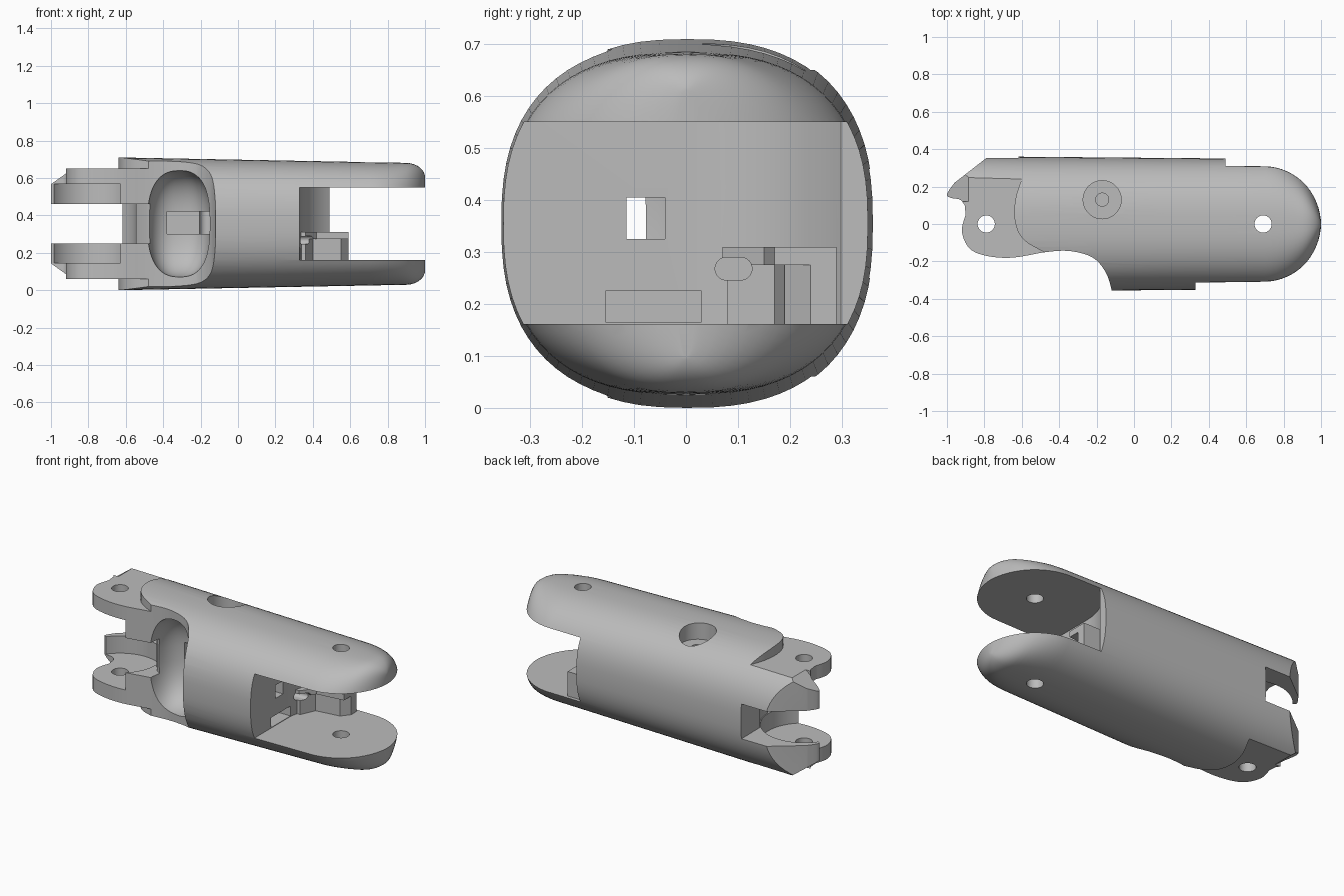
import bpy, bmesh, math

MID = 0.355  # height of the symmetry plane
cube = bpy.data.objects.get("Cube")
if cube:
    bpy.data.objects.remove(cube, do_unlink=True)

grey = bpy.data.materials.new("plain grey")
grey.use_nodes = True
grey.diffuse_color = (0.5, 0.5, 0.5, 1)
grey.node_tree.nodes["Principled BSDF"].inputs["Base Color"].default_value = (0.5, 0.5, 0.5, 1)


def make(name, bm):
    bmesh.ops.recalc_face_normals(bm, faces=bm.faces)
    mesh = bpy.data.meshes.new(name)
    bm.to_mesh(mesh)
    bm.free()
    mesh.materials.append(grey)
    ob = bpy.data.objects.new(name, mesh)
    bpy.context.collection.objects.link(ob)
    return ob


def prism(name, pts, lo, hi, axis="z"):
    """Extrude a 2D outline along an axis."""
    place = {"x": lambda a, b, c: (c, a, b),
             "y": lambda a, b, c: (a, c, b),
             "z": lambda a, b, c: (a, b, c)}[axis]
    bm = bmesh.new()
    rings = [[bm.verts.new(place(a, b, c)) for a, b in pts] for c in (lo, hi)]
    bm.faces.new(rings[0])
    bm.faces.new(rings[1][::-1])
    n = len(pts)
    for i in range(n):
        j = (i + 1) % n
        bm.faces.new((rings[0][i], rings[0][j], rings[1][j], rings[1][i]))
    return make(name, bm)


def arc(cx, cy, r, a0, a1, n=16):
    angles = [math.radians(a0 + (a1 - a0) * i / n) for i in range(n + 1)]
    return [(cx + r * math.cos(a), cy + r * math.sin(a)) for a in angles]


def disc(cx, cy, r, n=40):
    return arc(cx, cy, r, 0, 360, n)[:-1]


def rect(a0, b0, a1, b1):
    return [(a0, b0), (a1, b0), (a1, b1), (a0, b1)]


def flip(pts):
    return [(a, 2 * MID - b) for a, b in pts]


def apply_modifier(ob, mod):
    bpy.context.view_layer.objects.active = ob
    bpy.ops.object.modifier_apply(modifier=mod.name)


def combine(ob, tool, operation="DIFFERENCE"):
    mod = ob.modifiers.new("cut", "BOOLEAN")
    mod.operation = operation
    mod.solver = "EXACT"
    mod.object = tool
    apply_modifier(ob, mod)
    bpy.data.objects.remove(tool, do_unlink=True)


def smooth_points(pts, steps=5):
    """Catmull-Rom through an open list of points."""
    out = []
    for i in range(len(pts) - 1):
        p = [pts[max(i - 1, 0)], pts[i], pts[i + 1], pts[min(i + 2, len(pts) - 1)]]
        for s in range(steps):
            t = s / steps
            out.append(tuple(0.5 * (2 * p[1][k] + (p[2][k] - p[0][k]) * t
                       + (2 * p[0][k] - 5 * p[1][k] + 4 * p[2][k] - p[3][k]) * t * t
                       + (3 * p[1][k] - p[0][k] - 3 * p[2][k] + p[3][k]) * t ** 3)
                       for k in (0, 1)))
    return out + [pts[-1]]


# Main shell: rounded section lofted along x, with a domed right end
SEG = 72
stations = [-1.04, -0.6, -0.2, 0.2, 0.5, 0.7]
stations += [0.7 + 0.3 * math.sin(math.radians(a)) for a in range(6, 90, 6)] + [0.9995]
bm = bmesh.new()
rings = []
for x in sorted(stations):
    t = (x + 0.64) / 1.64
    width, height = 0.36 - 0.014 * t, 0.355 - 0.031 * t
    if x > 0.7:
        width *= math.sqrt(1 - ((x - 0.7) / 0.3) ** 2)
    if x > 0.9:
        height -= 0.075 * (1 - math.sqrt(1 - ((x - 0.9) / 0.1) ** 2))
    ring = []
    for i in range(SEG):
        a = 2 * math.pi * i / SEG
        c, s = math.cos(a), math.sin(a)
        ring.append(bm.verts.new((x, width * math.copysign(abs(c) ** 0.8, c),
                                  MID + height * math.copysign(abs(s) ** 0.8, s))))
    rings.append(ring)
for r0, r1 in zip(rings, rings[1:]):
    for i in range(SEG):
        j = (i + 1) % SEG
        bm.faces.new((r0[i], r0[j], r1[j], r1[i]))
bm.faces.new(rings[0])
bm.faces.new(rings[-1])
body = make("finger_link_body", bm)

# Plan outline: knuckle ears, relieved front and hooked back corner
front = smooth_points([(-0.9, 0.05), (-0.92, -0.04), (-0.88, -0.13), (-0.79, -0.17), (-0.65, -0.18),
                       (-0.47, -0.15), (-0.34, -0.145), (-0.22, -0.18), (-0.15, -0.26), (-0.12, -0.35)])
hook = smooth_points([(-0.96, 0.22), (-1.0, 0.16), (-0.98, 0.14), (-0.93, 0.13), (-0.905, 0.1)])
outline = front + [(-0.12, -0.5), (1.1, -0.5), (1.1, 0.5), (-0.6, 0.5), (-0.78, 0.36)] + hook
combine(body, prism("plan", outline, -0.2, 0.9), "INTERSECT")

# Flat steps on the outer faces of the ears
edge = smooth_points([(-0.6, 0.24), (-0.63, 0.15), (-0.64, 0.05), (-0.62, -0.04), (-0.57, -0.1), (-0.47, -0.155)])
step = [(-1.1, 0.26), (-0.82, 0.25)] + edge + [(-0.47, -0.4), (-1.1, -0.4)]
for lo, hi in ((0.65, 0.9), (-0.2, 0.06)):
    combine(body, prism("step", step, lo, hi))

# Chamfered hook tips
tip = [(-1.1, 0.495), (-0.87, 0.66), (-0.87, 0.9), (-1.1, 0.9)]
for profile in (tip, flip(tip)):
    combine(body, prism("chamfer", profile, 0.12, 0.6, "y"))

# Knuckle slot and the round recess between the ears
slot = [(-1.2, 0.5), (-0.62, 0.5)] + arc(-0.79, 0, 0.245, 45, 0) + [(-0.5, -0.06), (-0.38, -0.14), (-0.38, -0.5), (-1.2, -0.5)]
combine(body, prism("slot", slot, 0.25, 0.46))
combine(body, prism("recess", disc(-0.79, 0, 0.24, 56), 0.145, 0.568))

# Fork slot at the right end
fork = [(0.33, -0.5)] + arc(0.69, 0, 0.36, 180, 124) + [(0.49, 0.5), (1.2, 0.5), (1.2, -0.5)]
combine(body, prism("fork", fork, 0.162, 0.55))

# Scooped front cavity
bm = bmesh.new()
bmesh.ops.create_uvsphere(bm, u_segments=48, v_segments=32, radius=1)
for v in bm.verts:
    v.co = [math.copysign(abs(c) ** 0.8, c) for c in v.co]
    v.co.x = -0.315 + 0.17 * v.co.x
    v.co.y = -0.18 + 0.22 * v.co.y
    v.co.z = MID + 0.285 * v.co.z
combine(body, make("scoop", bm))
combine(body, prism("tendon_pocket", rect(-0.38, 0.3, -0.15, 0.42), -0.2, 0.13, "y"))

# Stop block inside the fork with an overhanging lip
plan = [(0.3, 0.08), (0.36, 0.08), (0.4, 0.17), (0.55, 0.19), (0.59, 0.24), (0.59, 0.29), (0.3, 0.29)]
combine(body, prism("block", plan, 0.14, 0.28), "UNION")
lip = [(0.3, 0.07), (0.36, 0.07), (0.42, 0.15), (0.59, 0.17), (0.59, 0.29), (0.3, 0.29)]
combine(body, prism("lip", lip, 0.275, 0.31), "UNION")

# Passages in the fork wall
combine(body, prism("tendon_hole", rect(-0.115, 0.325, -0.04, 0.405), -0.25, 0.5, "x"))
combine(body, prism("wall_pit", rect(-0.155, 0.165, 0.03, 0.225), 0.15, 0.4, "x"))
stadium = arc(0.105, 0.268, 0.022, -90, 90) + arc(0.078, 0.268, 0.022, 90, 270)
combine(body, prism("stadium_hole", stadium, 0.22, 0.5, "x"))

# Pin holes and the counterbored screw hole
for x in (-0.79, 0.69):
    combine(body, prism("pin", disc(x, 0, 0.046), -0.3, 1))
combine(body, prism("counterbore", disc(-0.17, 0.13, 0.102), 0.6, 1))
combine(body, prism("screw_hole", disc(-0.17, 0.13, 0.035), 0.3, 1))

bpy.ops.object.select_all(action="DESELECT")
body.select_set(True)
bpy.context.view_layer.objects.active = body
bpy.ops.object.shade_smooth_by_angle(angle=math.radians(30))
